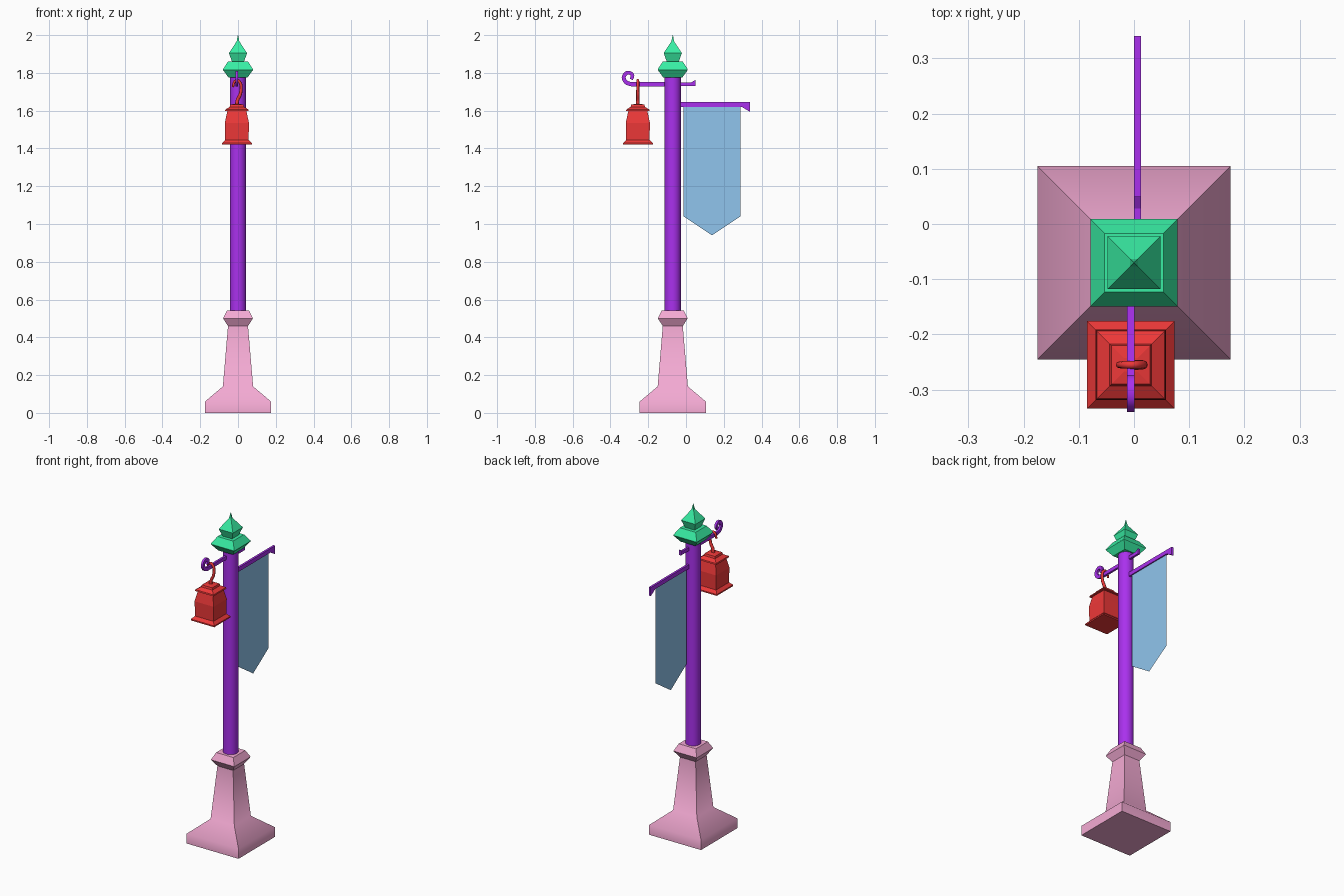
import bpy, bmesh, math
from mathutils import Vector

if "Cube" in bpy.data.objects:
    bpy.data.objects.remove(bpy.data.objects["Cube"])

POLE_Y = -0.07
LAMP = (-0.006, -0.255)


def material(name, rgb):
    m = bpy.data.materials.new(name)
    m.diffuse_color = (*rgb, 1)
    m.use_nodes = True
    m.node_tree.nodes["Principled BSDF"].inputs["Base Color"].default_value = m.diffuse_color
    return m


PINK = material("pink", (0.9, 0.4, 0.65))
PURPLE = material("purple", (0.4, 0.03, 0.85))
GREEN = material("green", (0.04, 0.85, 0.37))
RED = material("red", (0.85, 0.04, 0.04))
BLUE = material("blue", (0.28, 0.56, 0.85))


def finish(name, bm, mat, smooth=None):
    bmesh.ops.recalc_face_normals(bm, faces=bm.faces)
    me = bpy.data.meshes.new(name)
    bm.to_mesh(me)
    bm.free()
    me.materials.append(mat)
    ob = bpy.data.objects.new(name, me)
    bpy.context.collection.objects.link(ob)
    if smooth:
        bpy.ops.object.select_all(action='DESELECT')
        ob.select_set(True)
        bpy.context.view_layer.objects.active = ob
        bpy.ops.object.shade_smooth_by_angle(angle=math.radians(smooth))
    return ob


def skin(bm, rings):
    rings = [[bm.verts.new(p) for p in r] for r in rings]
    n = len(rings[0])
    for a, b in zip(rings, rings[1:]):
        for i in range(n):
            j = (i + 1) % n
            bm.faces.new((a[i], a[j], b[j], b[i]))
    bm.faces.new(rings[0])
    bm.faces.new(rings[-1])


def stack(name, centre, profile, mat, sides=4, smooth=None):
    """Loft a (half width, z) profile; four sides give a square section."""
    bm = bmesh.new()
    cx, cy = centre
    k, off = (math.sqrt(2), math.pi / 4) if sides == 4 else (1, 0)
    skin(bm, [[(cx + r * k * math.cos(off + math.tau * i / sides),
                cy + r * k * math.sin(off + math.tau * i / sides), z)
               for i in range(sides)] for r, z in profile])
    return finish(name, bm, mat, smooth)


def spline(pts, steps=5):
    pts = [Vector(p) for p in pts]
    ext = [2 * pts[0] - pts[1]] + pts + [2 * pts[-1] - pts[-2]]
    out = []
    for a, b, c, d in zip(ext, ext[1:], ext[2:], ext[3:]):
        for s in range(steps):
            t = s / steps
            out.append(0.5 * (2 * b + (c - a) * t + (2 * a - 5 * b + 4 * c - d) * t * t
                              + (3 * b - a - 3 * c + d) * t ** 3))
    return out + [pts[-1]]


def sweep(name, path, axis, radii, sides, mat, smooth):
    """Sweep a section along a planar path; axis is the plane's normal."""
    bm = bmesh.new()
    axis, rings = Vector(axis), []
    for i, p in enumerate(path):
        t = (path[min(i + 1, len(path) - 1)] - path[max(i - 1, 0)]).normalized()
        n = axis.cross(t)
        f = i / (len(path) - 1)
        w, h = radii(f)
        if sides == 4:
            sec = [(-w, -h), (w, -h), (w, h), (-w, h)]
        else:
            sec = [(w * math.cos(math.tau * k / sides), h * math.sin(math.tau * k / sides))
                   for k in range(sides)]
        rings.append([p + axis * u + n * v for u, v in sec])
    skin(bm, rings)
    return finish(name, bm, mat, smooth)


def prism(name, outline, x0, x1, mat):
    """Extrude a (y, z) outline from x0 to x1."""
    bm = bmesh.new()
    skin(bm, [[(x, y, z) for y, z in outline] for x in (x0, x1)])
    return finish(name, bm, mat)


# Base, capital, pole and finial
pole = (0, POLE_Y)
stack("base", pole, [(0.175, 0), (0.175, 0.06), (0.08, 0.14), (0.053, 0.46)], PINK, smooth=50)
stack("base_capital", pole, [(0.053, 0.46), (0.079, 0.5), (0.058, 0.542)], PINK)
stack("pole", pole, [(0.043, 0.54), (0.043, 1.78)], PURPLE, sides=20, smooth=40)
stack("finial", pole, [(0.05, 1.775), (0.079, 1.815), (0.079, 1.82), (0.053, 1.86),
                       (0.032, 1.86), (0.048, 1.905), (0.007, 1.967), (0.001, 2.0)], GREEN)

# Lantern arm with a scroll at the front and a flared stub at the back
scroll = spline([(-0.29, 1.74), (-0.317, 1.75), (-0.33, 1.775), (-0.318, 1.797),
                 (-0.297, 1.8), (-0.283, 1.786), (-0.29, 1.766)], 4)
arm = [Vector((-0.006, POLE_Y, 1.74))] + [Vector((-0.006, p[0], p[1])) for p in scroll]
sweep("lantern_arm", arm, (1, 0, 0), lambda f: (0.0065, 0.011 - 0.002 * f), 4, PURPLE, 40)
prism("arm_stub", [(POLE_Y, 1.73), (0.05, 1.73), (0.05, 1.763), (0.028, 1.75),
                   (POLE_Y, 1.75)], 0, 0.013, PURPLE)

# Banner rail and banner
prism("banner_rail", [(POLE_Y, 1.62), (0.295, 1.62), (0.34, 1.593), (0.34, 1.645),
                      (POLE_Y, 1.645)], 0, 0.013, PURPLE)
bm = bmesh.new()
bm.faces.new([bm.verts.new((0.006, y, z)) for y, z in
              [(-0.012, 1.625), (-0.012, 1.04), (0.138, 0.94), (0.288, 1.04), (0.288, 1.625)]])
finish("banner", bm, BLUE)

# Lantern body, roof and hook
stack("lantern_body", LAMP, [(0.079, 1.42), (0.079, 1.428), (0.062, 1.445), (0.064, 1.535),
                             (0.05, 1.6)], RED)
stack("lantern_roof", LAMP, [(0.063, 1.598), (0.061, 1.606), (0.038, 1.62), (0.035, 1.632),
                             (0.012, 1.636)], RED)
hook = spline([(-0.006, 1.62), (-0.003, 1.655), (0.013, 1.69), (0.016, 1.735),
               (0.0, 1.76), (-0.019, 1.753), (-0.027, 1.725)], 4)
hook = [Vector((p[0], LAMP[1], p[1])) for p in hook]
sweep("lantern_hook", hook, (0, 1, 0), lambda f: (0.01 - 0.004 * f,) * 2, 8, RED, 60)
